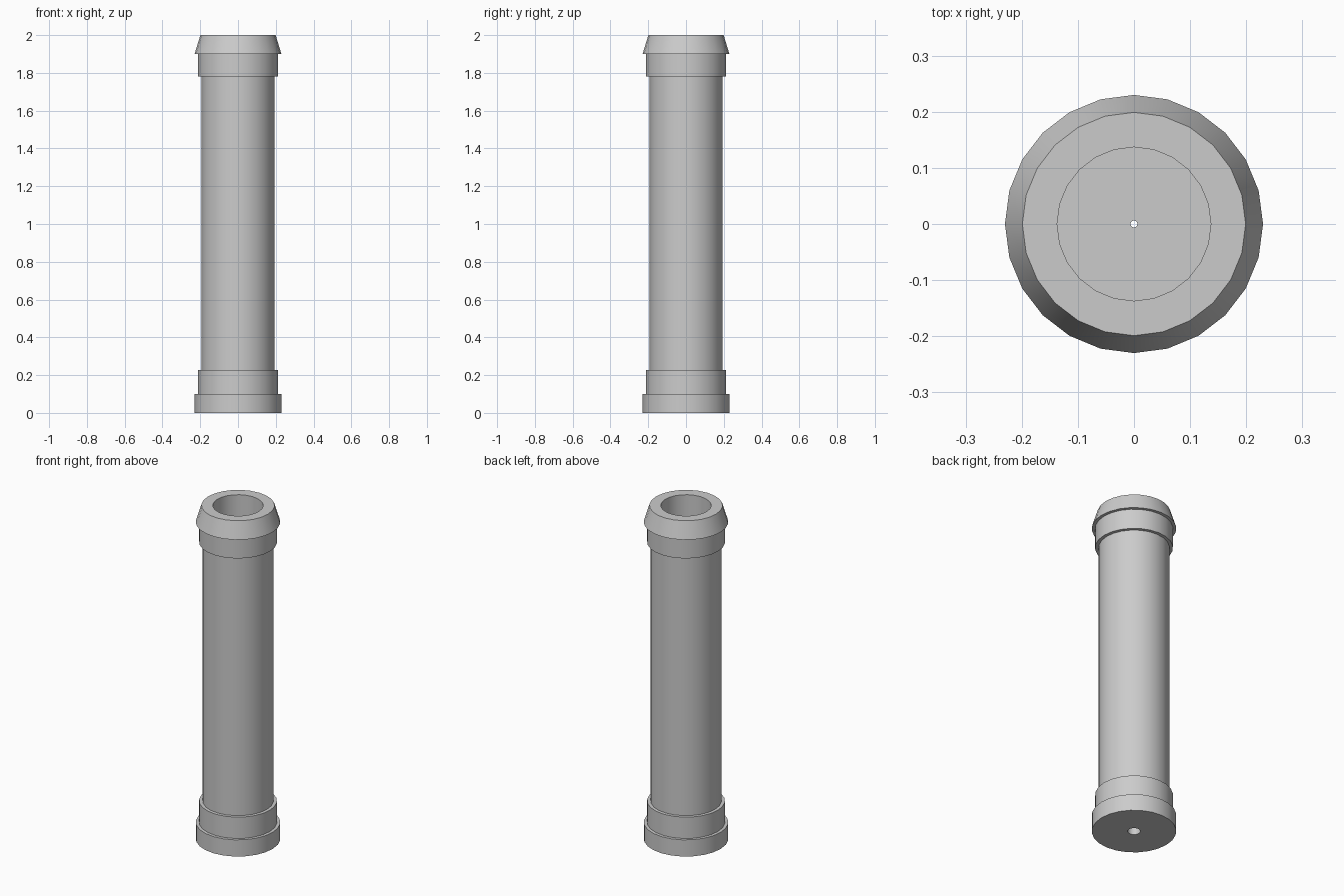
import bpy, bmesh, math

if "Cube" in bpy.data.objects:
    bpy.data.objects.remove(bpy.data.objects["Cube"])

SIDES = 24


def lathe(name, profile):
    """Spin a closed (radius, z) profile around the z axis."""
    bm = bmesh.new()
    rings = []
    for i in range(SIDES):
        a = 2 * math.pi * i / SIDES
        rings.append([bm.verts.new((r * math.cos(a), r * math.sin(a), z)) for r, z in profile])
    n = len(profile)
    for i in range(SIDES):
        a, b = rings[i], rings[(i + 1) % SIDES]
        for j in range(n):
            k = (j + 1) % n
            bm.faces.new((a[j], b[j], b[k], a[k]))
    bmesh.ops.recalc_face_normals(bm, faces=bm.faces)
    mesh = bpy.data.meshes.new(name)
    bm.to_mesh(mesh)
    bm.free()
    obj = bpy.data.objects.new(name, mesh)
    bpy.context.collection.objects.link(obj)
    bpy.ops.object.select_all(action='DESELECT')
    obj.select_set(True)
    bpy.context.view_layer.objects.active = obj
    bpy.ops.object.shade_smooth_by_angle(angle=math.radians(30))
    return obj


# Hollow tube with stepped bands at both ends and a vent hole in the base
lathe("hollow_tube", [
    # base foot and lower band
    (0.035, 0.0), (0.23, 0.0), (0.23, 0.10), (0.212, 0.10), (0.212, 0.228),
    # body and upper band
    (0.193, 0.228), (0.193, 1.78), (0.212, 1.78), (0.212, 1.90),
    # tapered collar and bore
    (0.23, 1.90), (0.199, 2.0), (0.137, 2.0), (0.137, 0.10),
    # vent hole through the floor
    (0.006, 0.10), (0.006, 0.07), (0.035, 0.07),
])
